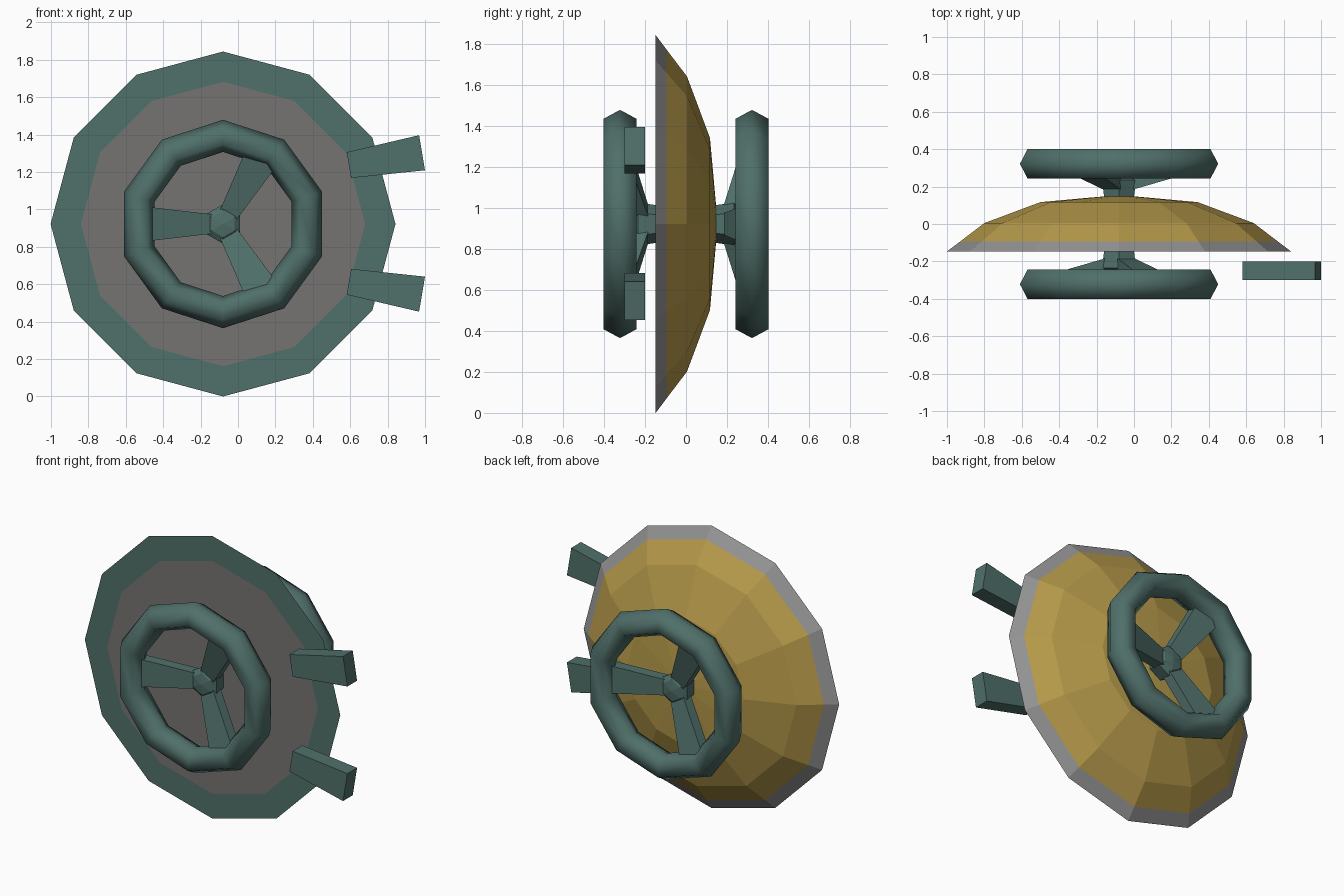
import bpy, bmesh
from math import sin, cos, pi, radians
from mathutils import Vector

if "Cube" in bpy.data.objects:
    bpy.data.objects.remove(bpy.data.objects["Cube"])

CX, CZ = -0.08, 0.922      # axis of dish and wheels


def material(name, rgb):
    m = bpy.data.materials.new(name)
    m.diffuse_color = (*rgb, 1)
    m.use_nodes = True
    m.node_tree.nodes["Principled BSDF"].inputs["Base Color"].default_value = m.diffuse_color
    return m


TEAL = material("teal", (0.08, 0.16, 0.143))
GOLD = material("gold", (0.48, 0.33, 0.07))
GREY = material("grey", (0.30, 0.30, 0.30))
DARK = material("dark_grey", (0.18, 0.175, 0.17))


def finish(name, bm, mats, smooth=False):
    bmesh.ops.recalc_face_normals(bm, faces=bm.faces[:])
    for f in bm.faces:
        f.smooth = smooth
    me = bpy.data.meshes.new(name)
    bm.to_mesh(me)
    bm.free()
    for m in mats:
        me.materials.append(m)
    ob = bpy.data.objects.new(name, me)
    bpy.context.collection.objects.link(ob)
    return ob


def revolve(name, profile, sides, mats, slots=None, smooth=False, closed=False):
    """Spin (radius, y) points around the y axis, first corner pointing up."""
    bm = bmesh.new()
    rings = []
    for r, y in profile:
        if r == 0:
            rings.append([bm.verts.new((CX, y, CZ))] * sides)
        else:
            rings.append([bm.verts.new((CX + r * sin(2 * pi * i / sides), y,
                                        CZ + r * cos(2 * pi * i / sides)))
                          for i in range(sides)])
    n = len(rings)
    for k in range(n if closed else n - 1):
        a, b = rings[k], rings[(k + 1) % n]
        for i in range(sides):
            j = (i + 1) % sides
            corners = list(dict.fromkeys((a[i], a[j], b[j], b[i])))
            f = bm.faces.new(corners)
            f.material_index = slots[k] if slots else 0
    return finish(name, bm, mats, smooth)


def tapered_bar(name, start, end, half0, half1, thick):
    """Flat bar that widens from start to end, its width lying in the xz plane."""
    p, q = Vector(start), Vector(end)
    d = q - p
    side = Vector((-d.z, 0, d.x)).normalized()
    depth = Vector((0, thick / 2, 0))
    bm = bmesh.new()
    a, b = [[bm.verts.new(c + side * h * u + depth * v)
             for u, v in ((-1, -1), (1, -1), (1, 1), (-1, 1))]
            for c, h in ((p, half0), (q, half1))]
    bm.faces.new(a)
    bm.faces.new(b)
    for i in range(4):
        j = (i + 1) % 4
        bm.faces.new((a[i], a[j], b[j], b[i]))
    return finish(name, bm, [TEAL])


# Dish: gold faceted back with grey edge, flat grey front with teal border
revolve("dish",
        [(0, 0.155), (0.42, 0.117), (0.72, 0.005), (0.85, -0.094),
         (0.922, -0.148), (0.76, -0.148), (0, -0.148)],
        12, [GOLD, GREY, TEAL, DARK], [0, 0, 0, 1, 2, 3])

# Wheels, front and rear
for label, s, turn in (("front", -1, 180), ("rear", 1, 0)):
    y = s * 0.322
    # Rim with six-sided section
    revolve(label + "_wheel_rim",
            [(0.471 + 0.086 * cos(k * pi / 3), y + 0.092 * sin(k * pi / 3))
             for k in range(6)], 10, [TEAL], smooth=True, closed=True)
    # Hub that stands on the dish and ends in a low dome
    revolve(label + "_wheel_hub",
            [(0, s * 0.13), (0.09, s * 0.13), (0.105, s * 0.235),
             (0.07, s * 0.26), (0, s * 0.27)], 6, [TEAL])
    # Spokes slanting out from the hub to the rim
    for k in range(3):
        a = radians(turn + 120 * k)
        ray = Vector((cos(a), 0, sin(a)))
        tapered_bar(f"{label}_spoke_{k + 1}",
                    Vector((CX, s * 0.215, CZ)) + ray * 0.06,
                    Vector((CX, s * 0.322, CZ)) + ray * 0.43,
                    0.052, 0.095, 0.07)

# Pair of side arms
for label, s in (("upper", 1), ("lower", -1)):
    tapered_bar(label + "_side_arm", (0.593, -0.25, 0.925 + s * 0.312),
                (0.984, -0.25, 0.925 + s * 0.378), 0.07, 0.095, 0.1)
